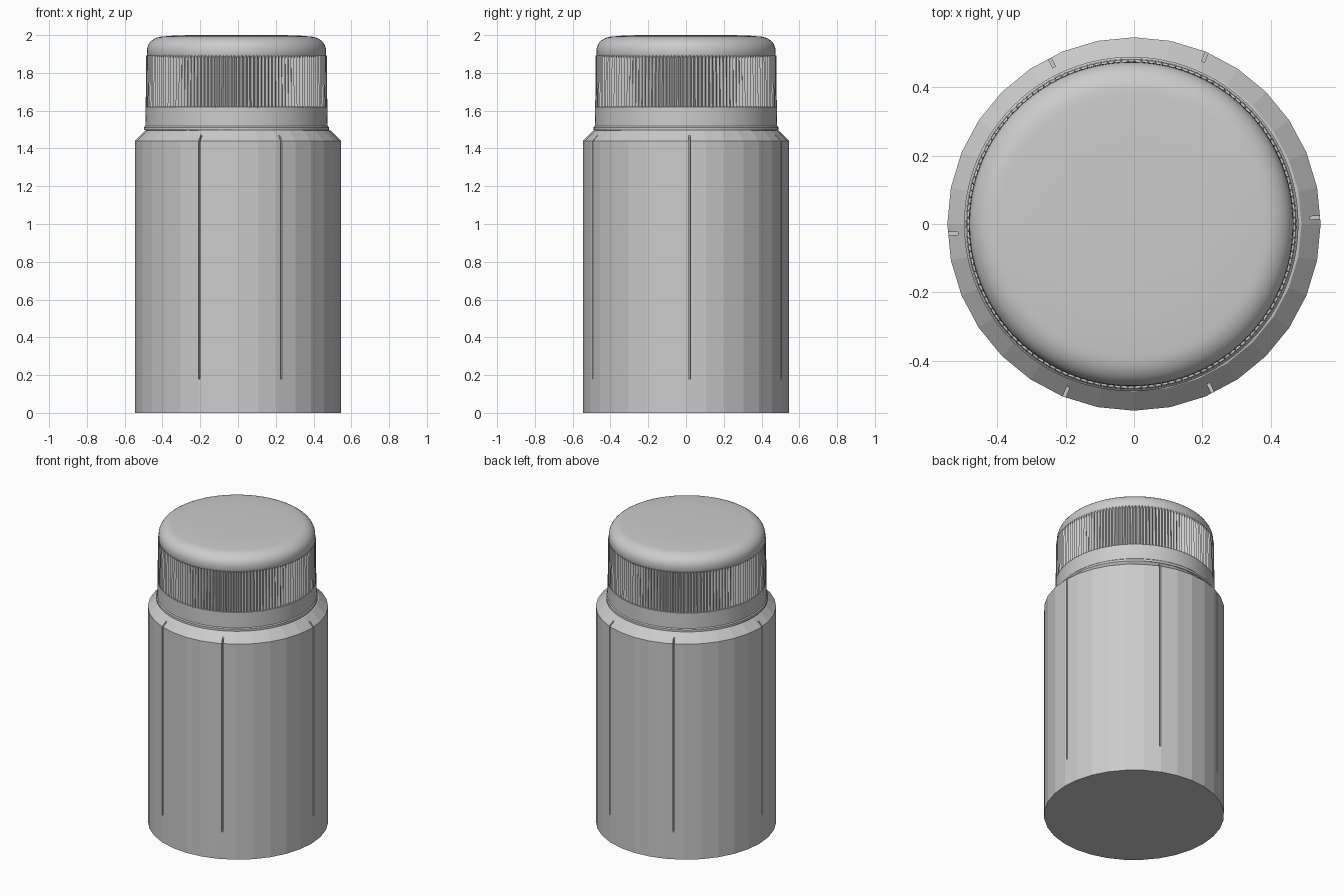
import bpy, bmesh
from math import sin, cos, pi, radians
from mathutils import Matrix

if "Cube" in bpy.data.objects:
    bpy.data.objects.remove(bpy.data.objects["Cube"], do_unlink=True)


def finish(name, bm):
    bmesh.ops.recalc_face_normals(bm, faces=bm.faces)
    mesh = bpy.data.meshes.new(name)
    bm.to_mesh(mesh)
    bm.free()
    obj = bpy.data.objects.new(name, mesh)
    bpy.context.collection.objects.link(obj)
    return obj


def lathe(name, profile, sides, x=0.0, tooth=0.0):
    """Closed turned solid; tooth pulls every other column inwards."""
    bm = bmesh.new()
    rings = []
    for r, z in profile:
        ring = []
        for i in range(sides):
            a = 2 * pi * i / sides
            rad = r - tooth * (i % 2)
            ring.append(bm.verts.new((x + rad * cos(a), rad * sin(a), z)))
        rings.append(ring)
    for low, high in zip(rings, rings[1:]):
        for i in range(sides):
            j = (i + 1) % sides
            bm.faces.new((low[i], low[j], high[j], high[i]))
    bm.faces.new(rings[0][::-1])
    bm.faces.new(rings[-1])
    return finish(name, bm)


def smooth(obj, angle):
    bpy.ops.object.select_all(action='DESELECT')
    obj.select_set(True)
    bpy.context.view_layer.objects.active = obj
    bpy.ops.object.shade_smooth_by_angle(angle=radians(angle))


# Faceted bottle body with a sloping shoulder and neck
body = lathe("bottle_body", [(0.546, 0), (0.546, 1.44), (0.49, 1.495),
                             (0.465, 1.5), (0.465, 1.56)], 32)

# Narrow vertical grooves around the body
bm = bmesh.new()
for angle in (2, 67, 117, 183, 248, 295):
    place = (Matrix.Rotation(radians(angle), 4, 'Z')
             @ Matrix.Translation((0.565, 0, 0.84))
             @ Matrix.Diagonal((0.1, 0.009, 1.32, 1)))
    bmesh.ops.create_cube(bm, size=1, matrix=place)
cutter = finish("groove_cutter", bm)
cutter.hide_render = True
cut = body.modifiers.new("grooves", 'BOOLEAN')
cut.operation = 'DIFFERENCE'
cut.solver = 'EXACT'
cut.object = cutter
bpy.context.view_layer.objects.active = body
bpy.ops.object.modifier_apply(modifier=cut.name)
bpy.data.objects.remove(cutter, do_unlink=True)

# Cap, set very slightly off centre: lip, band, ribbed grip and rounded crown
CAP_X = -0.008
band = lathe("cap_band", [(0.47, 1.495), (0.489, 1.498), (0.489, 1.512),
                          (0.483, 1.518), (0.481, 1.62), (0.465, 1.622)], 96, CAP_X)
grip = lathe("cap_grip", [(0.481, 1.615), (0.478, 1.892)], 300, CAP_X, 0.012)

# Crown edge follows a quarter ellipse
crown_profile = [(0.468, 1.88), (0.475, 1.892), (0.474, 1.92)]
for i in range(1, 9):
    t = i / 8 * pi / 2
    crown_profile.append((0.385 + 0.089 * cos(t), 1.92 + 0.073 * sin(t)))
crown_profile += [(0.34, 1.997), (0.25, 2.0)]
crown = lathe("cap_crown", crown_profile, 96, CAP_X)

for part in (band, crown):
    smooth(part, 35)
